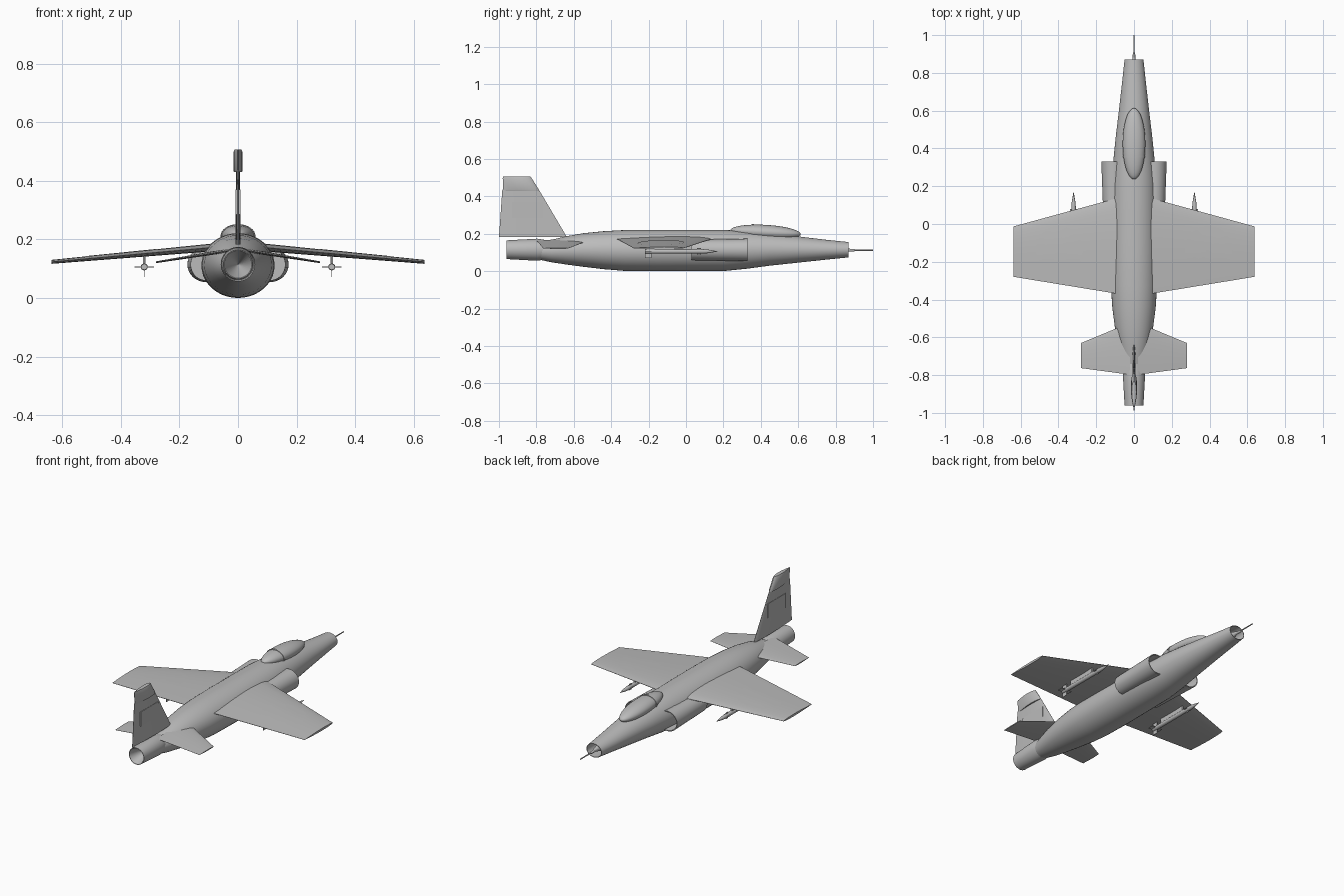
import bpy, bmesh, math
from mathutils import Vector

if "Cube" in bpy.data.objects:
    bpy.data.objects.remove(bpy.data.objects["Cube"])

def mat(name, rgb):
    m = bpy.data.materials.new(name)
    m.diffuse_color = (*rgb, 1)
    m.use_nodes = True
    m.node_tree.nodes["Principled BSDF"].inputs["Base Color"].default_value = m.diffuse_color
    return m

GREY = mat("plain grey", (0.5, 0.5, 0.5))

def finish(name, verts, faces, angle=35):
    me = bpy.data.meshes.new(name)
    me.from_pydata([tuple(v) for v in verts], [], faces)
    bm = bmesh.new()
    bm.from_mesh(me)
    bmesh.ops.recalc_face_normals(bm, faces=bm.faces)
    bm.to_mesh(me)
    bm.free()
    ob = bpy.data.objects.new(name, me)
    bpy.context.collection.objects.link(ob)
    me.materials.append(GREY)
    bpy.ops.object.select_all(action='DESELECT')
    ob.select_set(True)
    bpy.context.view_layer.objects.active = ob
    bpy.ops.object.shade_smooth_by_angle(angle=math.radians(angle))
    return ob

def loft(name, rings, cap0=True, cap1=True, angle=35):
    """Skin a list of equal-length point rings."""
    n = len(rings[0])
    verts = [p for r in rings for p in r]
    faces = []
    for i in range(len(rings) - 1):
        for j in range(n):
            k = (j + 1) % n
            faces.append((i*n + j, i*n + k, (i+1)*n + k, (i+1)*n + j))
    if cap0:
        faces.append(tuple(range(n)))
    if cap1:
        faces.append(tuple(range((len(rings)-1)*n, len(rings)*n)))
    return finish(name, verts, faces, angle)

def ell(y, z, rx, rz, x=0, n=40):
    return [(x + rx*math.cos(2*math.pi*i/n), y, z + rz*math.sin(2*math.pi*i/n)) for i in range(n)]

def tube(name, prof, x=0, z=0.112, n=32, cap0=True, cap1=True):
    """Round body along y from (y, radius) pairs."""
    return loft(name, [ell(y, z, r, r, x, n) for y, r in prof], cap0, cap1)

def box(name, x0, x1, y0, y1, z0, z1):
    return loft(name, [[(x0, y, z0), (x1, y, z0), (x1, y, z1), (x0, y, z1)] for y in (y0, y1)])

# Fuselage: y, bottom z, top z, half width; ends fold back into the open nose
sections = [(-0.80, 0.065, 0.150, 0.045), (-0.72, 0.048, 0.168, 0.068), (-0.64, 0.036, 0.187, 0.086),
            (-0.55, 0.024, 0.203, 0.101), (-0.44, 0.011, 0.214, 0.115), (-0.33, 0.002, 0.220, 0.122),
            (-0.15, 0.000, 0.221, 0.125), (0.20, 0.001, 0.221, 0.121), (0.33, 0.014, 0.214, 0.110),
            (0.45, 0.030, 0.202, 0.098), (0.60, 0.046, 0.186, 0.080), (0.75, 0.062, 0.168, 0.063),
            (0.87, 0.074, 0.156, 0.050), (0.87, 0.077, 0.153, 0.047), (0.74, 0.075, 0.155, 0.048)]
loft("fuselage", [ell(y, (a+b)/2, w, (b-a)/2) for y, a, b, w in sections])

# Nose cone inside the mouth, and the probe
tube("nose_cone", [(0.745, 0.040), (0.80, 0.026), (0.885, 0.003)], z=0.115)
tube("nose_probe", [(0.86, 0.008), (0.895, 0.007), (0.905, 0.004), (1.0, 0.003)], n=12)

# Exhaust nozzle with a conical recess
tube("exhaust_nozzle", [(-0.74, 0.050), (-0.795, 0.059), (-0.96, 0.050), (-0.96, 0.047), (-0.82, 0.001)], z=0.115)

# Canopy, slightly nose-down, with its frame band
def canopy_ring(t, grow=0.0):
    s = math.sqrt(max(0, 1 - t*t))
    return ell(0.425 + 0.188*t, 0.208 - 0.010*t, 0.060*s + grow, 0.040*s + grow, n=32)
loft("canopy", [canopy_ring(-math.cos(math.pi*i/20)*0.9995) for i in range(21)])
loft("canopy_frame", [canopy_ring(-0.39), canopy_ring(-0.39, 0.003), canopy_ring(-0.33, 0.003), canopy_ring(-0.33)],
     False, False)

# Airfoil surfaces: half thickness along the chord, as (chord, fraction)
FOIL = [(0, 0.08), (0.04, 0.45), (0.12, 0.75), (0.25, 0.95), (0.4, 1), (0.6, 0.85), (0.8, 0.5), (1, 0.08)]

def foil(c):
    for (a, fa), (b, fb) in zip(FOIL, FOIL[1:]):
        if c <= b:
            return fa + (fb - fa)*(c - a)/(b - a)
    return FOIL[-1][1]

def section(x, le, te, z, h):
    up = [(x, le + (te-le)*c, z + h*f) for c, f in FOIL]
    down = [(x, le + (te-le)*c, z - h*f) for c, f in reversed(FOIL)]
    return up + down

def mix(a, b, t):
    return a + (b - a)*t

def wing_at(x):
    t = (x - 0.115)/0.52
    return mix(0.13, -0.012, t), mix(-0.365, -0.28, t), mix(0.170, 0.1235, t), mix(0.013, 0.0068, t)

for s, side in ((1, "right"), (-1, "left")):
    flip = lambda ring: [(s*x, y, z) for x, y, z in ring]
    loft(side + "_wing", [flip(section(x, *wing_at(x))) for x in (0.05, 0.637)])
    loft(side + "_tailplane", [flip(section(0.02, -0.522, -0.798, 0.164, 0.007)),
                               flip(section(0.28, -0.63, -0.763, 0.122, 0.003))])

    # Round wing marking that follows the upper surface
    verts, faces, n = [], [], 48
    for k, r in enumerate((0.02, 0.05, 0.085, 0.125)):
        for i in range(n):
            x = 0.395 + r*math.cos(2*math.pi*i/n)
            y = -0.135 + r*math.sin(2*math.pi*i/n)
            le, te, z, h = wing_at(x)
            verts.append((s*x, y, z + h*foil((le - y)/(le - te)) + 0.001))
    for k in range(3):
        for i in range(n):
            j = (i + 1) % n
            faces.append((k*n + i, k*n + j, (k+1)*n + j, (k+1)*n + i))
    faces.append(tuple(range(n)))
    disc = finish(side + "_wing_marking", verts, faces)
    if sum(p.normal.z for p in disc.data.polygons) < 0:
        disc.data.flip_normals()

    # Side intake: open mouth in front, closed behind
    ring = lambda y, rx, rz: ell(y, 0.114, rx, rz, s*0.108, 32)
    loft(side + "_intake", [ring(0.03, 0.054, 0.055), ring(0.33, 0.065, 0.060),
                            ring(0.33, 0.060, 0.055), ring(0.22, 0.052, 0.050)])

    # Missile, tail and nose fins, and wing pylon
    mx, mz = s*0.32, 0.106
    tube(side + "_missile", [(-0.22, 0.010), (-0.21, 0.012), (0.09, 0.012), (0.115, 0.010), (0.168, 0.001)],
         mx, mz, 16)
    for tag, y0, y1, r in (("tail", -0.22, -0.185, 0.034), ("nose", 0.06, 0.08, 0.018)):
        box(side + "_missile_%s_fins_flat" % tag, mx - r, mx + r, y0, y1, mz - 0.0015, mz + 0.0015)
        box(side + "_missile_%s_fins_upright" % tag, mx - 0.0015, mx + 0.0015, y0, y1, mz - r, mz + r)
    box(side + "_pylon", mx - 0.005, mx + 0.005, -0.15, 0.03, mz, 0.150)

# Tail fin, tapered upwards
def fin_section(le, te, z, h):
    return [(p[2], p[1], z) for p in section(0, le, te, 0, h)]
loft("tail_fin", [fin_section(-0.637, -1.0, 0.183, 0.009), fin_section(-0.787, -0.982, 0.437, 0.006)])

# Thicker fin tip fairing
loft("fin_tip", [fin_section(-0.785, -0.965, 0.430, 0.014), fin_section(-0.787, -0.977, 0.437, 0.016),
                 fin_section(-0.825, -0.98, 0.497, 0.016), fin_section(-0.832, -0.979, 0.506, 0.012)])

# Rectangular fin markings on both sides
for s, side in ((1, "right"), (-1, "left")):
    box(side + "_fin_marking", s*0.002, s*0.0082, -0.93, -0.762, 0.285, 0.37)
